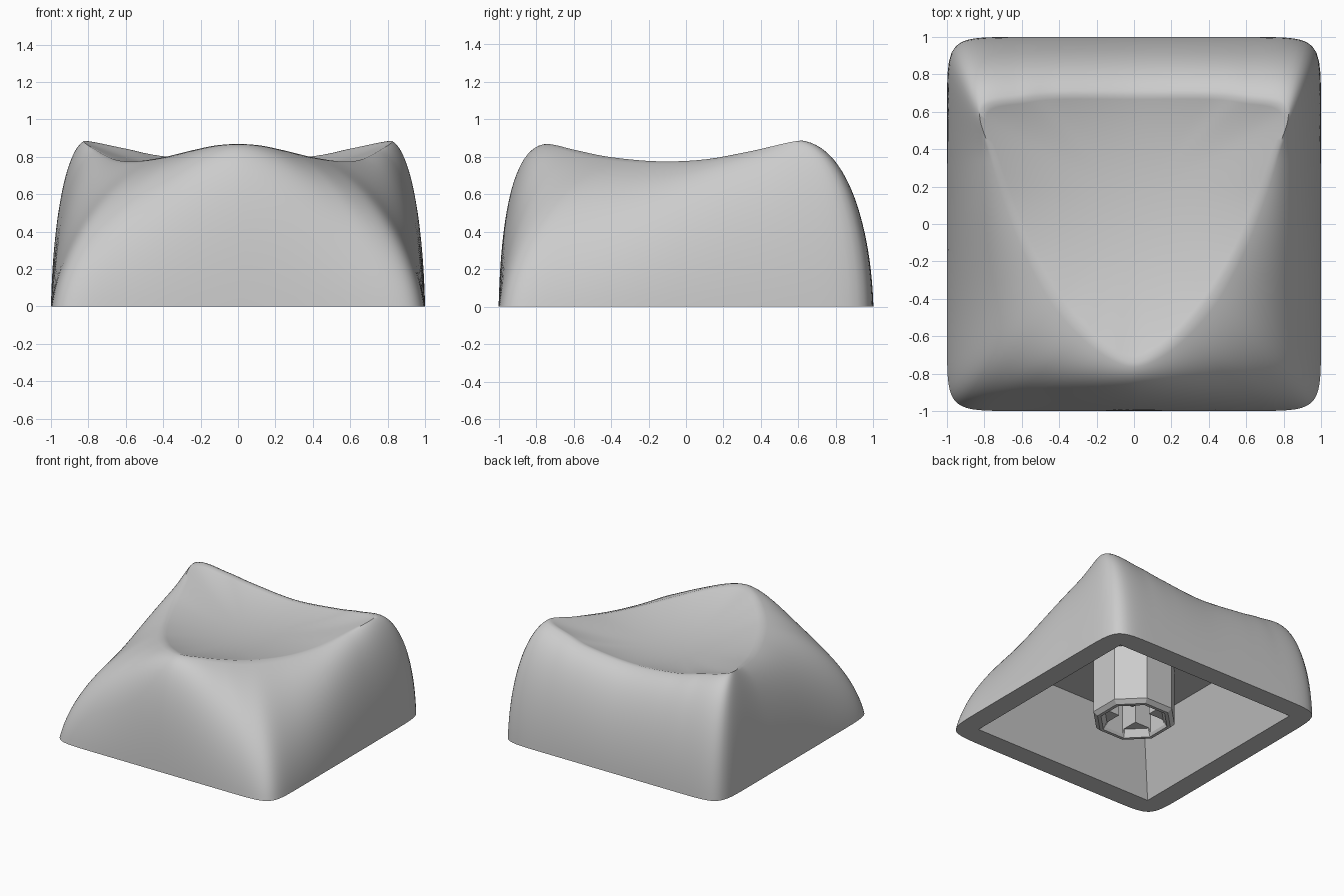
import bpy, bmesh, math
from mathutils import Vector, Matrix

cube = bpy.data.objects.get("Cube")
if cube:
    bpy.data.objects.remove(cube, do_unlink=True)

grey = bpy.data.materials.new("plain_grey")
grey.use_nodes = True
colour = (0.6, 0.6, 0.6, 1)
grey.diffuse_color = colour
grey.node_tree.nodes["Principled BSDF"].inputs["Base Color"].default_value = colour


def make_object(name, bm):
    bmesh.ops.recalc_face_normals(bm, faces=bm.faces[:])
    mesh = bpy.data.meshes.new(name)
    bm.to_mesh(mesh)
    bm.free()
    mesh.materials.append(grey)
    obj = bpy.data.objects.new(name, mesh)
    bpy.context.collection.objects.link(obj)
    return obj


# Rim of the dish, front centre round to back centre: x, y, z, base angle
RIM = [(0, -.74, .868, 0), (.12, -.69, .86, 22), (.25, -.58, .833, 36),
       (.4, -.4, .797, 45), (.55, -.15, .775, 60), (.66, .1, .785, 80),
       (.75, .35, .83, 108), (.82, .61, .885, 135), (.6, .67, .843, 149),
       (.4, .69, .803, 161), (0, .69, .77, 180)]
STEPS = 12


def catmull(a, b, c, d, t):
    return (b * 2 + (c - a) * t + (a * 2 - b * 5 + c * 4 - d) * t * t
            + (b * 3 - a - c * 3 + d) * t ** 3) / 2


def rim_loop():
    keys = [Vector(k) for k in RIM]
    first, last = keys[1].copy(), keys[-2].copy()
    first.x, first.w = -first.x, -first.w
    last.x, last.w = -last.x, 360 - last.w
    keys = [first] + keys + [last]
    half = [catmull(*keys[i:i + 4], s / STEPS)
            for i in range(len(RIM) - 1) for s in range(STEPS)] + [keys[-2]]
    mirror = [Vector((-v.x, v.y, v.z, 360 - v.w)) for v in half[-2:0:-1]]
    return half + mirror


def square_point(degrees, size, power, z):
    a = math.radians(degrees)
    x, y = math.sin(a), -math.cos(a)
    if power:
        r = (abs(x) ** power + abs(y) ** power) ** (-1 / power)
    else:
        r = 1 / max(abs(x), abs(y))
    return Vector((x * r * size, y * r * size, z))


def bezier(p, t):
    s = 1 - t
    return p[0] * s ** 3 + p[1] * 3 * s * s * t + p[2] * 3 * s * t * t + p[3] * t ** 3


def bowl_height(x, y):
    return .712 + .18 * (x * x + (y - .17) ** 2)


# Cap shell: ceiling, inner wall, bottom edge, curved flanks, dish
loop = rim_loop()
rings = [[square_point(v.w, .62, 0, .5) for v in loop],
         [square_point(v.w, .83, 0, 0) for v in loop]]
flanks = []
for v in loop:
    base, top = square_point(v.w, 1, 14, 0), v.xyz
    front = max(0, math.cos(math.radians(v.w))) ** 4
    # The two front corners slope more gently than the rest
    slope = math.exp(-((min(v.w, 360 - v.w) - 50) / 28) ** 2)
    run = top - base
    run.z = 0
    lift = Vector((0, 0, v.z))
    out, up = .4 - .16 * front, .95 + .05 * front
    flanks.append((base, base + run * (.04 + .06 * slope) + lift * (.5 - .08 * slope),
                   base + run * (out + (.5 - out) * slope) + lift * (up + (.86 - up) * slope),
                   top))
SIDE, BOWL = 24, 24
for i in range(SIDE + 1):
    rings.append([bezier(p, i / SIDE) for p in flanks])
centre = Vector((0, .12, bowl_height(0, .12)))
for i in range(1, BOWL):
    r = 1 - i / BOWL
    ring = []
    for v in loop:
        p = centre.lerp(v.xyz, r)
        p.z = bowl_height(p.x, p.y) + (v.z - bowl_height(v.x, v.y)) * r ** 4
        ring.append(p)
    rings.append(ring)

bm = bmesh.new()
verts = [[bm.verts.new(p) for p in ring] for ring in rings]
n = len(loop)
for a, b in zip(verts, verts[1:]):
    for i in range(n):
        j = (i + 1) % n
        bm.faces.new((a[i], a[j], b[j], b[i]))
for ring, point in ((verts[0], (0, 0, .5)), (verts[-1], centre)):
    tip = bm.verts.new(point)
    for i in range(n):
        bm.faces.new((ring[i], ring[(i + 1) % n], tip))
cap = make_object("cap_shell", bm)
bpy.context.view_layer.objects.active = cap
cap.select_set(True)
bpy.ops.object.shade_smooth_by_angle(angle=math.radians(50))


# Octagonal stem with a chamfered foot, a recess and a cross-shaped socket
def prism(bm, r_low, r_high, low, high):
    turn = Matrix.Rotation(math.pi / 8, 4, 'Z')
    bmesh.ops.create_cone(bm, cap_ends=True, segments=8, radius1=r_low, radius2=r_high,
                          depth=high - low,
                          matrix=Matrix.Translation((0, 0, (low + high) / 2)) @ turn)


bm = bmesh.new()
prism(bm, .32, .32, .01, .53)
foot = [e for e in bm.edges if all(v.co.z < .1 for v in e.verts)]
bmesh.ops.bevel(bm, geom=foot, offset=.03, segments=1, affect='EDGES')
stem = make_object("stem", bm)


def cut(name, bm):
    cutter = make_object(name, bm)
    cutter.hide_render = True
    mod = stem.modifiers.new(name, 'BOOLEAN')
    mod.object, mod.operation, mod.solver = cutter, 'DIFFERENCE', 'EXACT'
    bpy.context.view_layer.objects.active = stem
    bpy.ops.object.modifier_apply(modifier=name)
    bpy.data.objects.remove(cutter, do_unlink=True)


bm = bmesh.new()
prism(bm, .28, .23, -.03, .07)
cut("recess_cutter", bm)
for name, size in (("socket_x", (.46, .16, .8)), ("socket_y", (.16, .46, .8))):
    bm = bmesh.new()
    bmesh.ops.create_cube(bm, size=1, matrix=Matrix.Diagonal((*size, 1)))
    cut(name, bm)
